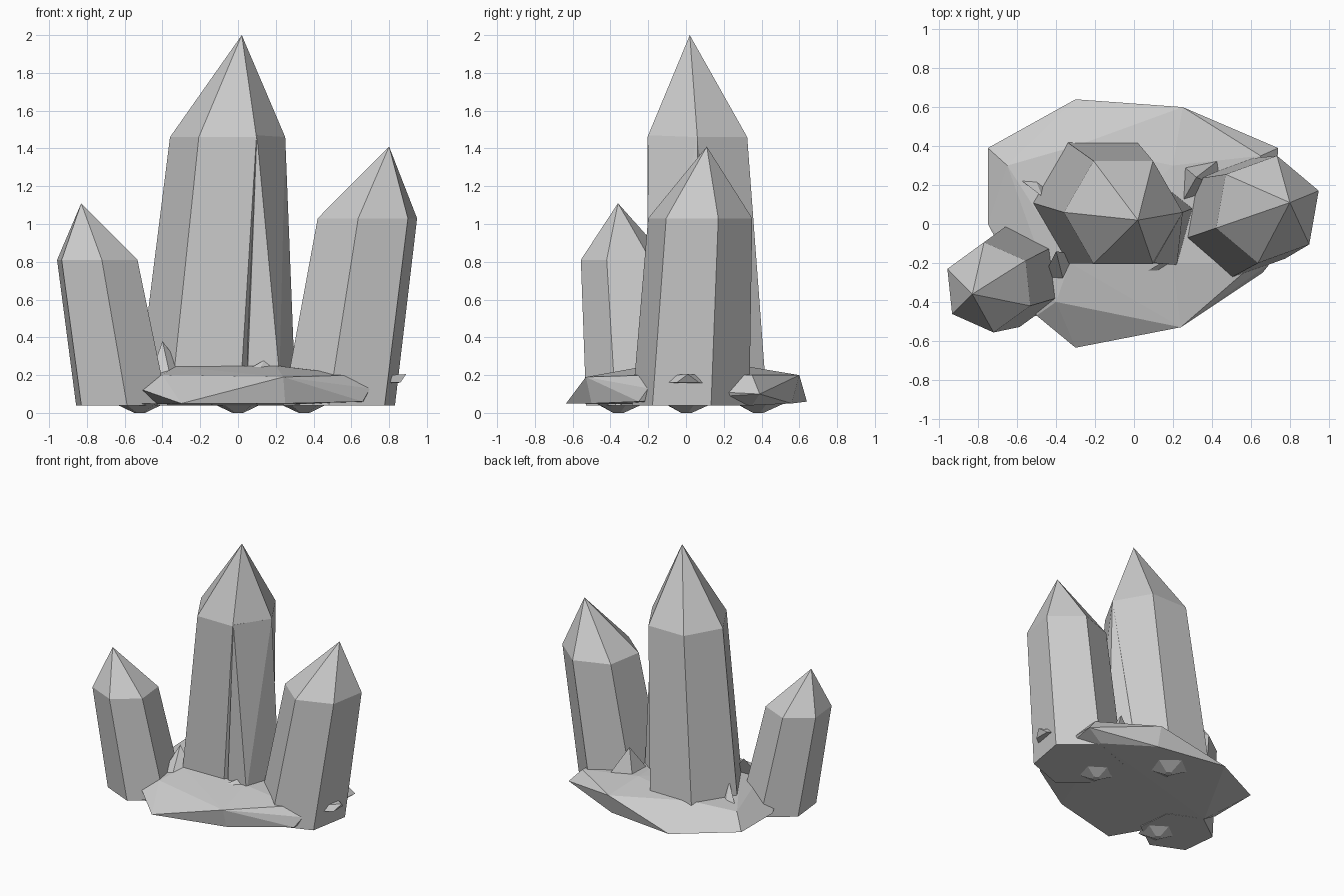
import bpy, bmesh, math
from mathutils import Vector

stone = bpy.data.materials.new("grey stone")
stone.diffuse_color = (0.6, 0.6, 0.6, 1)


def hull(name, points):
    """Flat-faced convex solid through a few points."""
    bm = bmesh.new()
    for p in points:
        bm.verts.new(p)
    res = bmesh.ops.convex_hull(bm, input=bm.verts[:])
    loose = [v for v in bm.verts if not v.link_faces]
    bmesh.ops.delete(bm, geom=loose, context='VERTS')
    bmesh.ops.dissolve_limit(bm, angle_limit=math.radians(1),
                             verts=bm.verts[:], edges=bm.edges[:])
    bmesh.ops.recalc_face_normals(bm, faces=bm.faces[:])
    me = bpy.data.meshes.new(name)
    bm.to_mesh(me)
    bm.free()
    me.materials.append(stone)
    ob = bpy.data.objects.new(name, me)
    bpy.context.collection.objects.link(ob)
    return ob


def ring(cx, cy, z, r, turn, n=6):
    return [Vector((cx + r * math.cos(math.radians(turn) + i * math.tau / n),
                    cy + r * math.sin(math.radians(turn) + i * math.tau / n), z))
            for i in range(n)]


def crystal(name, foot, shoulder, tip, turn):
    """Leaning six-sided prism with a pointed cap; foot/shoulder = x, y, z, radius."""
    hull(name, ring(*foot, turn) + ring(*shoulder, turn) + [tip])


# Three crystals
crystal("tall_crystal", (-0.165, 0.11, 0.15, 0.36), (-0.055, 0.06, 1.46, 0.305),
        (0.02, 0.02, 2.0), 0)
crystal("right_crystal", (0.535, 0.025, 0.04, 0.315), (0.685, 0.075, 1.03, 0.28),
        (0.80, 0.11, 1.41), 20)
crystal("left_crystal", (-0.615, -0.265, 0.04, 0.265), (-0.745, -0.325, 0.81, 0.233),
        (-0.83, -0.36, 1.11), -24)

# Wedge crystal grown along the right of the tall one
hull("wedge_crystal", [(0.10, -0.20, 1.47), (0.25, 0.06, 1.46), (0.05, 0.1, 1.4),
                       (0.05, -0.20, 0.2), (0.22, -0.21, 0.2), (0.30, 0.08, 0.2),
                       (0.15, 0.2, 0.2)])

# Rock base
hull("rock_base", [
    (-0.50, -0.47, 0.12), (-0.30, -0.635, 0.05), (0.24, -0.53, 0.19), (0.25, -0.50, 0.05),
    (0.66, -0.25, 0.06), (0.70, -0.20, 0.13), (0.62, -0.20, 0.20), (0.74, 0.39, 0.10),
    (0.25, 0.60, 0.20), (0.25, 0.56, 0.05), (-0.30, 0.64, 0.06), (-0.75, 0.39, 0.10),
    (-0.75, 0.0, 0.10), (-0.65, 0.30, 0.20), (-0.65, 0.0, 0.04), (-0.40, -0.40, 0.20),
    (0.60, 0.35, 0.04), (0.65, 0.35, 0.20), (-0.30, 0.40, 0.23), (-0.33, -0.20, 0.245),
    (0.20, -0.20, 0.25), (0.20, 0.30, 0.25)])

# Small feet under the rock
for i, (x, y) in enumerate([(0.35, 0.0), (0.0, 0.38), (-0.52, -0.36)]):
    hull("foot_%d" % (i + 1), ring(x, y, 0.05, 0.14, 20, 5) + ring(x, y, 0.0, 0.03, 20, 5))

# Little shards between the crystals
hull("back_right_shard", [(0.24, 0.10, 0.2), (0.25, 0.30, 0.2), (0.45, 0.34, 0.18),
                          (0.46, 0.18, 0.2), (0.32, 0.24, 0.42)])
hull("front_left_shard", [(-0.47, -0.28, 0.18), (-0.36, -0.30, 0.2), (-0.28, -0.16, 0.22),
                          (-0.40, -0.14, 0.38)])
hull("back_left_shard", [(-0.60, 0.24, 0.18), (-0.51, 0.24, 0.18), (-0.36, 0.12, 0.2),
                         (-0.47, 0.14, 0.33)])
hull("front_shard", [(0.0, -0.28, 0.2), (0.10, -0.28, 0.2), (0.25, -0.20, 0.2),
                     (0.14, -0.20, 0.28)])

# Flat chip on the side of the right crystal
hull("side_chip", [(0.78, -0.11, 0.16), (0.78, 0.13, 0.155), (0.86, -0.05, 0.16),
                   (0.86, 0.07, 0.16), (0.89, 0.01, 0.205), (0.80, -0.06, 0.20),
                   (0.80, 0.07, 0.20)])
